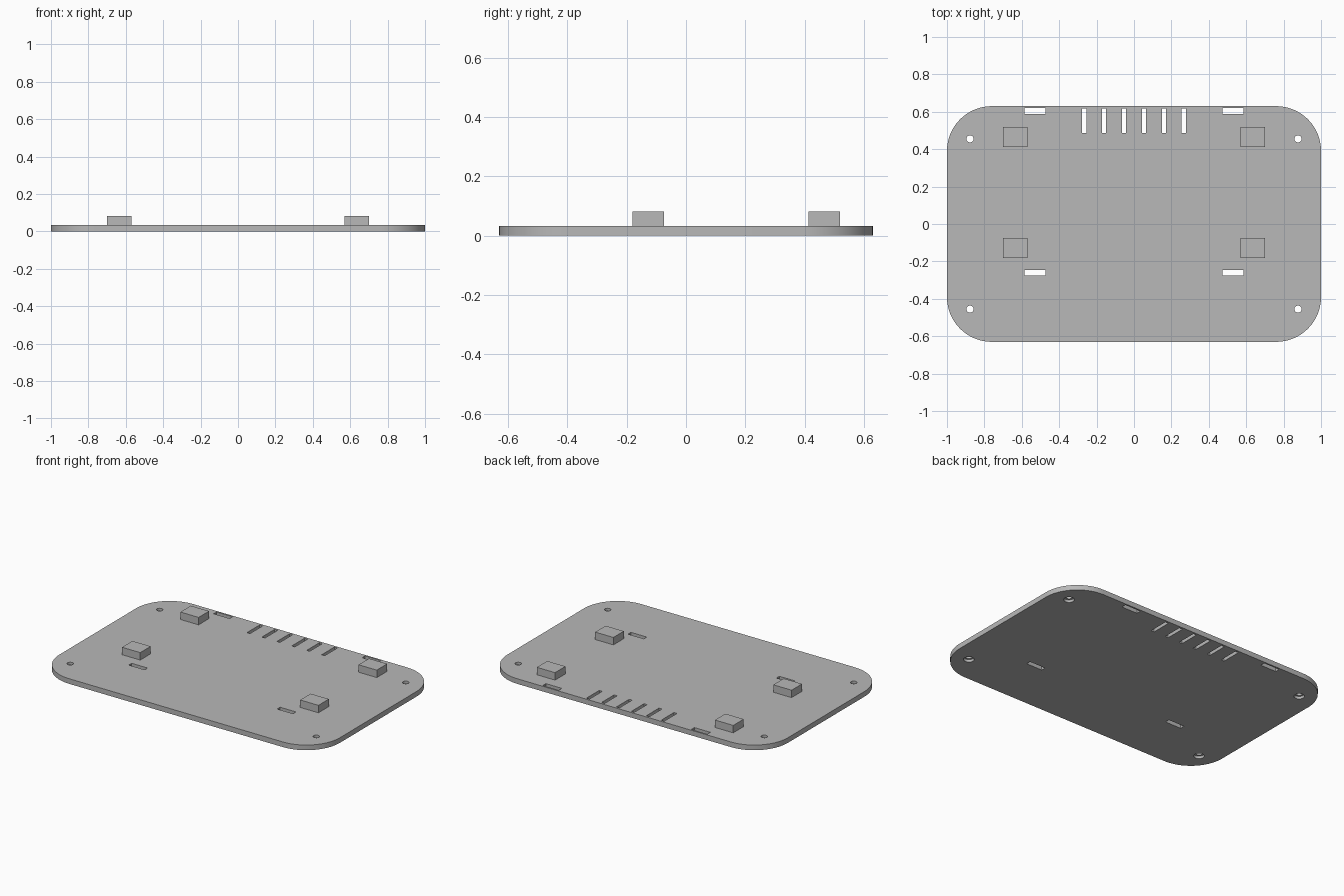
import bpy, bmesh, math
from mathutils import Matrix

if "Cube" in bpy.data.objects:
    bpy.data.objects.remove(bpy.data.objects["Cube"])

HX, HY, T, R = 1.0, 0.63, 0.033, 0.24   # plate half sizes, thickness, corner radius

grey = bpy.data.materials.new("light_grey")
grey.diffuse_color = (0.48, 0.48, 0.48, 1)
grey.use_nodes = True
grey.node_tree.nodes["Principled BSDF"].inputs["Base Color"].default_value = grey.diffuse_color


def make(name, bm):
    bmesh.ops.recalc_face_normals(bm, faces=bm.faces[:])
    me = bpy.data.meshes.new(name)
    bm.to_mesh(me)
    bm.free()
    me.materials.append(grey)
    ob = bpy.data.objects.new(name, me)
    bpy.context.collection.objects.link(ob)
    return ob


def box(bm, x0, x1, y0, y1, z0, z1):
    m = Matrix.Translation(((x0 + x1) / 2, (y0 + y1) / 2, (z0 + z1) / 2))
    bmesh.ops.create_cube(bm, size=1, matrix=m @ Matrix.Diagonal((x1 - x0, y1 - y0, z1 - z0, 1)))


def cylinder(bm, x, y, r, z0, z1):
    bmesh.ops.create_cone(bm, cap_ends=True, segments=32, radius1=r, radius2=r, depth=z1 - z0,
                          matrix=Matrix.Translation((x, y, (z0 + z1) / 2)))


# Rounded plate
bm = bmesh.new()
verts = []
for i, (sx, sy) in enumerate([(1, 1), (-1, 1), (-1, -1), (1, -1)]):
    for k in range(25):
        a = math.pi / 2 * (i + k / 24)
        verts.append(bm.verts.new((sx * (HX - R) + R * math.cos(a),
                                   sy * (HY - R) + R * math.sin(a), 0)))
face = bm.faces.new(verts)
ext = bmesh.ops.extrude_face_region(bm, geom=[face])
bmesh.ops.translate(bm, vec=(0, 0, T),
                    verts=[v for v in ext["geom"] if isinstance(v, bmesh.types.BMVert)])
plate = make("base_plate", bm)

# Through cutters: vent slots, strap slots, screw holes
bm = bmesh.new()
for i in range(6):
    x = (i - 2.5) * 0.1065
    box(bm, x - 0.011, x + 0.011, 0.487, 0.617, -0.1, 0.1)
for s in (-1, 1):
    for y in (0.604, -0.261):
        box(bm, s * 0.529 - 0.057, s * 0.529 + 0.057, y - 0.015, y + 0.015, -0.1, 0.1)
    for y in (-0.455, 0.455):
        cylinder(bm, s * 0.877, y, 0.019, -0.1, 0.1)
through = make("through_cutter", bm)

# Wider screw head recesses on the underside
bm = bmesh.new()
for sx in (-1, 1):
    for sy in (-1, 1):
        cylinder(bm, sx * 0.877, sy * 0.455, 0.031, -0.1, 0.017)
recess = make("recess_cutter", bm)

bpy.context.view_layer.objects.active = plate
plate.select_set(True)
for cutter in (through, recess):
    mod = plate.modifiers.new("cut", 'BOOLEAN')
    mod.operation, mod.solver, mod.object = 'DIFFERENCE', 'EXACT', cutter
    bpy.ops.object.modifier_apply(modifier=mod.name)
    bpy.data.objects.remove(cutter)
bpy.ops.object.shade_smooth_by_angle(angle=math.radians(30))

# Four raised mounting blocks
for side, s in (("left", -1), ("right", 1)):
    for row, y in (("front", -0.128), ("rear", 0.466)):
        bm = bmesh.new()
        box(bm, s * 0.635 - 0.065, s * 0.635 + 0.065, y - 0.053, y + 0.053, T, 0.081)
        make(f"mounting_block_{row}_{side}", bm)
